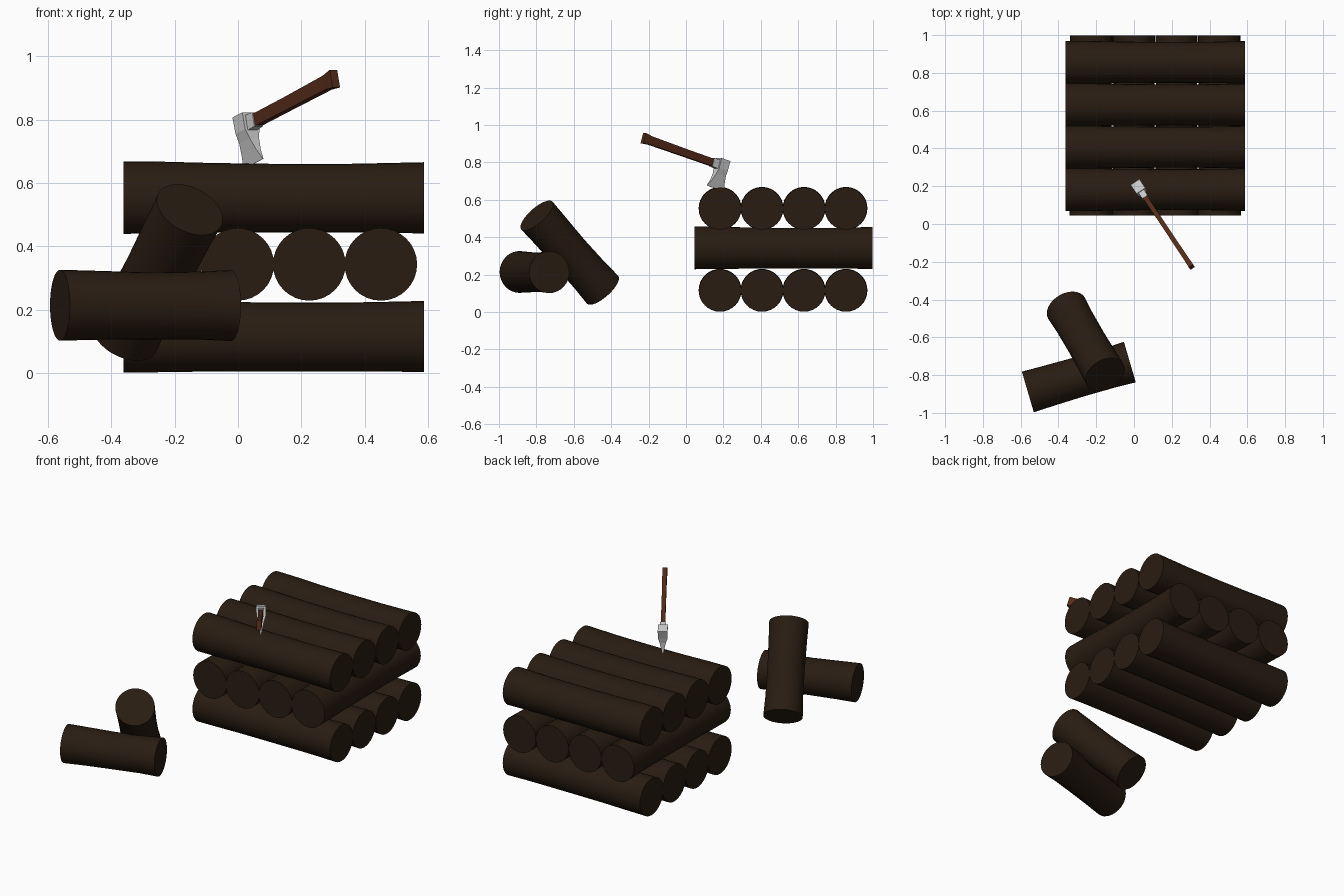
import bpy, bmesh, math
from mathutils import Vector, Matrix

if "Cube" in bpy.data.objects:
    bpy.data.objects.remove(bpy.data.objects["Cube"])


def material(name, rgb):
    m = bpy.data.materials.new(name)
    m.diffuse_color = (*rgb, 1)
    m.use_nodes = True
    m.node_tree.nodes["Principled BSDF"].inputs["Base Color"].default_value = m.diffuse_color
    return m


BARK = material("bark", (0.022, 0.012, 0.006))
WOOD = material("handle_wood", (0.09, 0.024, 0.010))


def finish(bm, name, mat=None, smooth=False):
    bmesh.ops.recalc_face_normals(bm, faces=bm.faces)
    me = bpy.data.meshes.new(name)
    bm.to_mesh(me)
    bm.free()
    ob = bpy.data.objects.new(name, me)
    bpy.context.collection.objects.link(ob)
    if mat:
        me.materials.append(mat)
    if smooth:
        bpy.ops.object.select_all(action='DESELECT')
        ob.select_set(True)
        bpy.context.view_layer.objects.active = ob
        bpy.ops.object.shade_smooth_by_angle(angle=math.radians(40))
    return ob


def loft(bm, rings):
    """Skin a list of equal-length point rings and cap both ends."""
    loops = [[bm.verts.new(p) for p in r] for r in rings]
    for a, b in zip(loops, loops[1:]):
        for i in range(len(a)):
            j = (i + 1) % len(a)
            bm.faces.new((a[i], a[j], b[j], b[i]))
    bm.faces.new(loops[0][::-1])
    bm.faces.new(loops[-1])


# Log outline: position along the axis, radius, sideways lift of the centre
LONG = [(0, .1145, .001), (.12, .1135, .001), (.3, .110, 0), (.5, .1085, -.001),
        (.75, .1085, -.001), (.88, .110, 0), (1, .1125, 0)]
SHORT = [(0, .112, .001), (.2, .109, .001), (.5, .106, -.001),
         (.8, .107, 0), (1, .112, 0)]


def log(name, start, end, outline, sides=32):
    a, b = Vector(start), Vector(end)
    axis = (b - a).normalized()
    side = Vector((0, 0, 1)).cross(axis).normalized()
    up = axis.cross(side)
    bm = bmesh.new()
    rings = []
    for t, r, lift in outline:
        c = a.lerp(b, t) + up * lift
        rings.append([c + (side * math.cos(k) + up * math.sin(k)) * r
                      for k in (2 * math.pi * i / sides for i in range(sides))])
    loft(bm, rings)
    return finish(bm, name, BARK, True)


# Stacked logs: two layers along x with a crossing layer between them
for i in range(4):
    y = 0.182 + 0.2245 * i
    log(f"bottom_log_{i + 1}", (-.362, y, .115), (.587, y, .115), LONG)
    log(f"top_log_{i + 1}", (-.362, y, .553), (.587, y, .553), LONG)
    x = -0.227 + 0.226 * i
    log(f"middle_log_{i + 1}", (x, .046, .342), (x, .997, .342), LONG)

# Two loose logs leaning on each other
log("loose_log", (-.562, -.889, .213), (-.022, -.731, .213), SHORT)
log("leaning_log", (-.152, -.798, .515), (-.357, -.446, .119), SHORT)

# Axe frame: u along the handle, w across, v down towards the blade
tilt = math.radians(16.5)
flat = Vector((.555, -.832, 0)).normalized()
U = flat * math.cos(tilt) + Vector((0, 0, math.sin(tilt)))
V = flat * math.sin(tilt) - Vector((0, 0, math.cos(tilt)))
W = Vector((0, 0, 1)).cross(flat)
ORIGIN = Vector((.021, .199, .815))


def axe_point(u, w, v):
    return ORIGIN + U * u + W * w + V * v


# Axe head: square poll narrowing to a flared cutting edge (v, u0, u1, half width)
bm = bmesh.new()
loft(bm, [[axe_point(u, w, v) for u, w in ((u0, -h), (u1, -h), (u1, h), (u0, h))]
          for v, u0, u1, h in [(0, -.029, .029, .028), (.055, -.028, .029, .027),
                               (.085, -.030, .032, .018), (.125, -.040, .044, .009),
                               (.163, -.054, .062, .001)]])
finish(bm, "axe_head")


def bar(name, sections, mat=None):
    """Box section bar along the handle: (u, v centre, half width, half depth)."""
    bm = bmesh.new()
    loft(bm, [[axe_point(u, sw * w, v + sv * d)
               for sw, sv in ((-1, -1), (1, -1), (1, 1), (-1, 1))]
              for u, v, w, d in sections])
    return finish(bm, name, mat)


# Collar and flared wooden handle
bar("axe_collar", [(.02, .034, .018, .025), (.066, .034, .016, .023)])
bar("axe_handle", [(.03, .035, .013, .020), (.25, .036, .012, .021),
                   (.48, .036, .013, .023), (.525, .036, .014, .029)], WOOD)
